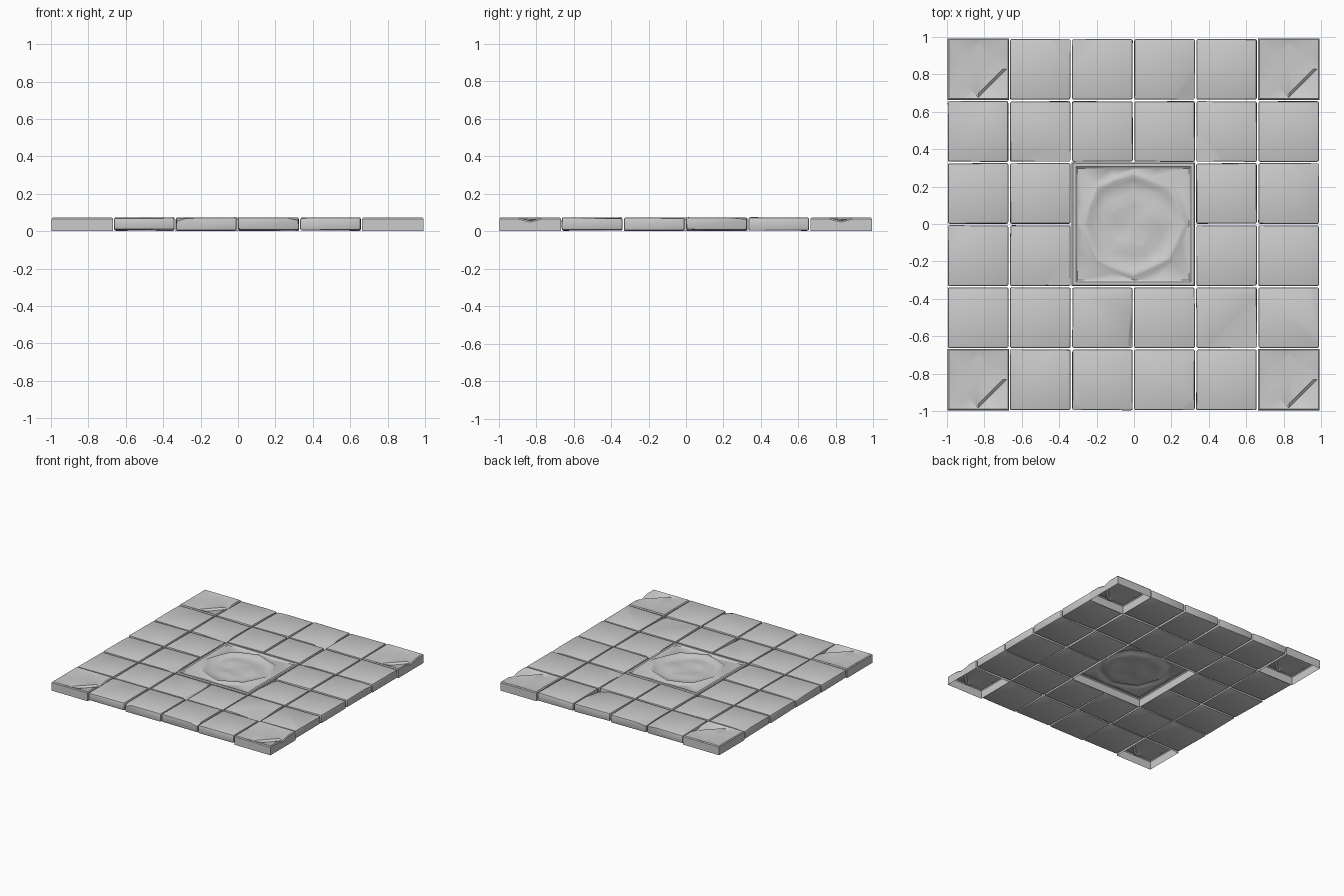
import bpy, bmesh, random
from math import cos, sin, pi, radians
from mathutils import Vector

if "Cube" in bpy.data.objects:
    bpy.data.objects.remove(bpy.data.objects["Cube"])
random.seed(7)

PITCH = 0.332      # spacing of the paving grid
LOW, TOP = 0.006, 0.072
parts = []

stone = bpy.data.materials.new("grey stone")
stone.use_nodes = True
stone.diffuse_color = (0.6, 0.6, 0.6, 1)
stone.node_tree.nodes["Principled BSDF"].inputs["Base Color"].default_value = (0.6, 0.6, 0.6, 1)


def add_part(name, bm, x, y):
    bmesh.ops.recalc_face_normals(bm, faces=bm.faces[:])
    mesh = bpy.data.meshes.new(name)
    bm.to_mesh(mesh)
    bm.free()
    mesh.materials.append(stone)
    ob = bpy.data.objects.new(name, mesh)
    ob.location = (x, y, 0)
    bpy.context.collection.objects.link(ob)
    parts.append(ob)


def chip(bm, angle, reach, slope):
    """Slice off whatever lies beyond a slanted plane, leaving a worn facet."""
    a = radians(angle)
    side = Vector((cos(a), sin(a), 0))
    normal = (side * slope + Vector((0, 0, 1))).normalized()
    geom = bm.verts[:] + bm.edges[:] + bm.faces[:]
    bmesh.ops.bisect_plane(bm, geom=geom, plane_co=side * reach + Vector((0, 0, TOP)),
                           plane_no=normal, clear_outer=True)
    bmesh.ops.holes_fill(bm, edges=[e for e in bm.edges if e.is_boundary], sides=0)


def paving_tile(col, row, chips):
    """Closed block with worn edges, an uneven top and a slightly wavy outline."""
    bm = bmesh.new()
    bmesh.ops.create_cube(bm, size=1)
    half = PITCH / 2 - 0.003
    for v in bm.verts:
        v.co.x *= 2 * (half - random.uniform(0, 0.003))
        v.co.y *= 2 * (half - random.uniform(0, 0.003))
        v.co.z = (TOP if v.co.z > 0 else LOW) + random.uniform(-0.004, 0.003)
    bmesh.ops.bevel(bm, geom=bm.edges[:], offset=0.009, segments=2,
                    profile=0.5, affect='EDGES')
    for cut in chips:
        chip(bm, *cut)
    add_part("paving_tile", bm, (col - 2.5) * PITCH - 0.003, (row - 2.5) * PITCH - 0.003)


SHAPES = {
    "square": lambda c, s: 1 / max(abs(c), abs(s)),
    "diamond": lambda c, s: 1 / (abs(c) + abs(s)),
    "round": lambda c, s: 1,
}


def ring_shell(name, x, y, rings, centre_z, adjust, n=16):
    """Shell open below, made of concentric loops (shape, radius, height)."""
    bm = bmesh.new()
    loops = []
    for level, (shape, radius, z) in enumerate(rings):
        loop = []
        for k in range(n):
            a = 2 * pi * k / n
            r = radius * SHAPES[shape](cos(a), sin(a))
            dr, dz = adjust(level, a)
            loop.append(bm.verts.new(((r + dr) * cos(a), (r + dr) * sin(a), z + dz)))
        loops.append(loop)
    middle = bm.verts.new((0, 0, centre_z))
    for lower, upper in zip(loops, loops[1:]):
        for k in range(n):
            j = (k + 1) % n
            bm.faces.new((lower[k], lower[j], upper[j], upper[k]))
    for k in range(n):
        bm.faces.new((loops[-1][k], loops[-1][(k + 1) % n], middle))
    add_part(name, bm, x, y)


# Ordinary paving, with worn facets on selected tiles: (direction, reach, slope)
worn = {
    (3, 5): [(-30, 0.12, 0.3)], (1, 4): [(-70, 0.10, 0.12)],
    (4, 4): [(215, 0.09, 0.1)], (4, 1): [(-40, 0.04, 0.08)],
    (2, 1): [(-5, 0.145, 0.7)], (2, 0): [(225, 0.18, 0.4)],
    (4, 2): [(170, 0.14, 0.4)], (1, 0): [(120, 0.12, 0.08)],
    (1, 5): [(45, 0.13, 0.1)], (2, 5): [(140, 0.11, 0.1)],
    (0, 2): [(150, 0.12, 0.1)], (3, 0): [(-45, 0.18, 0.3)],
    (0, 4): [(110, 0.12, 0.08)], (5, 1): [(20, 0.12, 0.06)],
    (1, 2): [(-50, 0.12, 0.1)], (5, 3): [(60, 0.14, 0.1)],
}
for col in range(6):
    for row in range(6):
        corner = col in (0, 5) and row in (0, 5)
        centre = col in (2, 3) and row in (2, 3)
        if not corner and not centre:
            paving_tile(col, row, worn.get((col, row), []))


# Corner tiles with a sunken diamond and a notch in one side
def diamond_wear(level, a):
    if level in (1, 2) and a == 0:
        return 0, -0.018
    if level == 3:
        return 0, -0.014 * max(0, cos(a + pi / 4))
    return 0, 0


corner_rings = [("square", 0.164, 0.0), ("square", 0.164, 0.066), ("square", 0.158, 0.073),
                ("diamond", 0.152, 0.066), ("diamond", 0.13, 0.066)]
for sx in (-1, 1):
    for sy in (-1, 1):
        ring_shell("corner_tile", sx * 2.5 * PITCH - 0.002, sy * 2.5 * PITCH - 0.002,
                   corner_rings, 0.06, diamond_wear)


# Central medallion: square frame, worn round band and a lumpy boss
def medallion_wear(level, a):
    if level in (5, 6, 7, 8):
        return 0.009 * cos(8 * a) + 0.005 * sin(3 * a + 1), 0
    if level > 8:
        return 0.014 * cos(5 * a - 0.5), 0.006 * sin(3 * a + 0.6)
    return 0, 0


ring_shell("centre_medallion", -0.003, -0.001, [
    ("square", 0.33, 0.002), ("square", 0.33, 0.066), ("square", 0.324, 0.073),
    ("square", 0.308, 0.073), ("square", 0.298, 0.064),
    ("round", 0.288, 0.063), ("round", 0.272, 0.073),
    ("round", 0.252, 0.073), ("round", 0.232, 0.061),
    ("round", 0.175, 0.058), ("round", 0.13, 0.066), ("round", 0.10, 0.063),
], 0.061, medallion_wear)

# Soft shading with crisp breaks
bpy.ops.object.select_all(action='DESELECT')
for ob in parts:
    ob.select_set(True)
bpy.context.view_layer.objects.active = parts[0]
bpy.ops.object.shade_smooth_by_angle(angle=radians(40))
